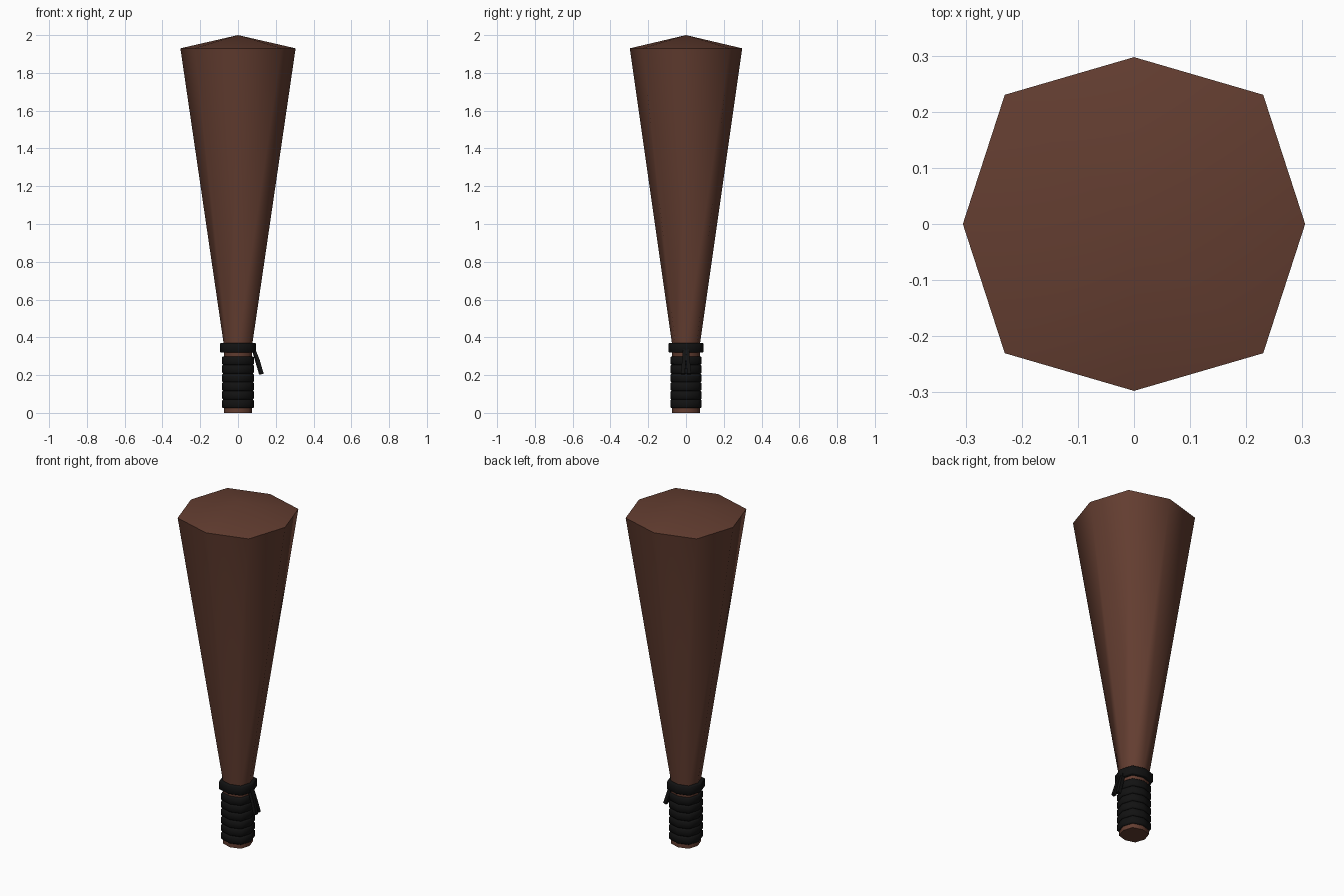
import bpy, bmesh, math
from mathutils import Vector

if "Cube" in bpy.data.objects:
    bpy.data.objects.remove(bpy.data.objects["Cube"])


def material(name, color):
    m = bpy.data.materials.new(name)
    m.diffuse_color = color
    m.use_nodes = True
    m.node_tree.nodes["Principled BSDF"].inputs["Base Color"].default_value = m.diffuse_color
    return m


wood = material("brown_wood", (0.125, 0.047, 0.030, 1))
leather = material("black_leather", (0.006, 0.006, 0.006, 1))


def finish(bm, name, mat, angle):
    bmesh.ops.recalc_face_normals(bm, faces=bm.faces)
    me = bpy.data.meshes.new(name)
    bm.to_mesh(me)
    bm.free()
    ob = bpy.data.objects.new(name, me)
    bpy.context.collection.objects.link(ob)
    me.materials.append(mat)
    bpy.ops.object.select_all(action='DESELECT')
    bpy.context.view_layer.objects.active = ob
    ob.select_set(True)
    bpy.ops.object.shade_smooth_by_angle(angle=math.radians(angle))
    return ob


def octagon(bm, r, z):
    # slightly squared octagon: corners on the axes and diagonals
    d = 0.755
    pts = [(1, 0), (d, d), (0, 0.975), (-d, d), (-1, 0), (-d, -d), (0, -0.975), (d, -d)]
    return [bm.verts.new((x * r, y * r, z)) for x, y in pts]


def bridge(bm, a, b):
    for i in range(8):
        j = (i + 1) % 8
        bm.faces.new((a[i], a[j], b[j], b[i]))


# club body: straight grip, flaring shaft, low pyramid top
bm = bmesh.new()
loops = [octagon(bm, r, z) for r, z in [(0.075, 0), (0.075, 0.36), (0.305, 1.93)]]
for a, b in zip(loops, loops[1:]):
    bridge(bm, a, b)
bm.faces.new(loops[0])
tip = bm.verts.new((0, 0, 2.0))
for i in range(8):
    bm.faces.new((loops[-1][i], loops[-1][(i + 1) % 8], tip))
finish(bm, "club_body", wood, 60)


def ring(name, inner, outer, z0, z1, bevel):
    bm = bmesh.new()
    profile = [(inner, z0), (outer - bevel, z0), (outer, z0 + bevel),
               (outer, z1 - bevel), (outer - bevel, z1), (inner, z1)]
    rows = [octagon(bm, r, z) for r, z in profile]
    for a, b in zip(rows, rows[1:] + rows[:1]):
        bridge(bm, a, b)
    return finish(bm, name, leather, 50)


# grip wraps and the binding above them
count, start, pitch = 6, 0.025, 0.0458
for i in range(count):
    ring(f"grip_wrap_{i + 1}", 0.07, 0.085, start + i * pitch, start + (i + 1) * pitch, 0.006)
ring("binding_band", 0.07, 0.095, 0.32, 0.37, 0.003)


# two hanging strap tails on the right side
def strap(name, path, width, thick):
    bm = bmesh.new()
    rows = []
    for x, y, z in path:
        rows.append([bm.verts.new(Vector((x + sx * thick, y + sy * width, z + sx * thick * 0.3)))
                     for sx, sy in [(-.5, -.5), (.5, -.5), (.5, .5), (-.5, .5)]])
    for a, b in zip(rows, rows[1:]):
        for i in range(4):
            bm.faces.new((a[i], a[(i + 1) % 4], b[(i + 1) % 4], b[i]))
    bm.faces.new(rows[0])
    bm.faces.new(rows[-1])
    finish(bm, name, leather, 30)


for name, s, dx in [("strap_tail_front", -1, 0), ("strap_tail_back", 1, -0.006)]:
    strap(name, [(0.083, s * 0.006, 0.335), (0.105 + dx, s * 0.011, 0.28),
                 (0.127 + dx, s * 0.016, 0.205)], 0.02, 0.018)
